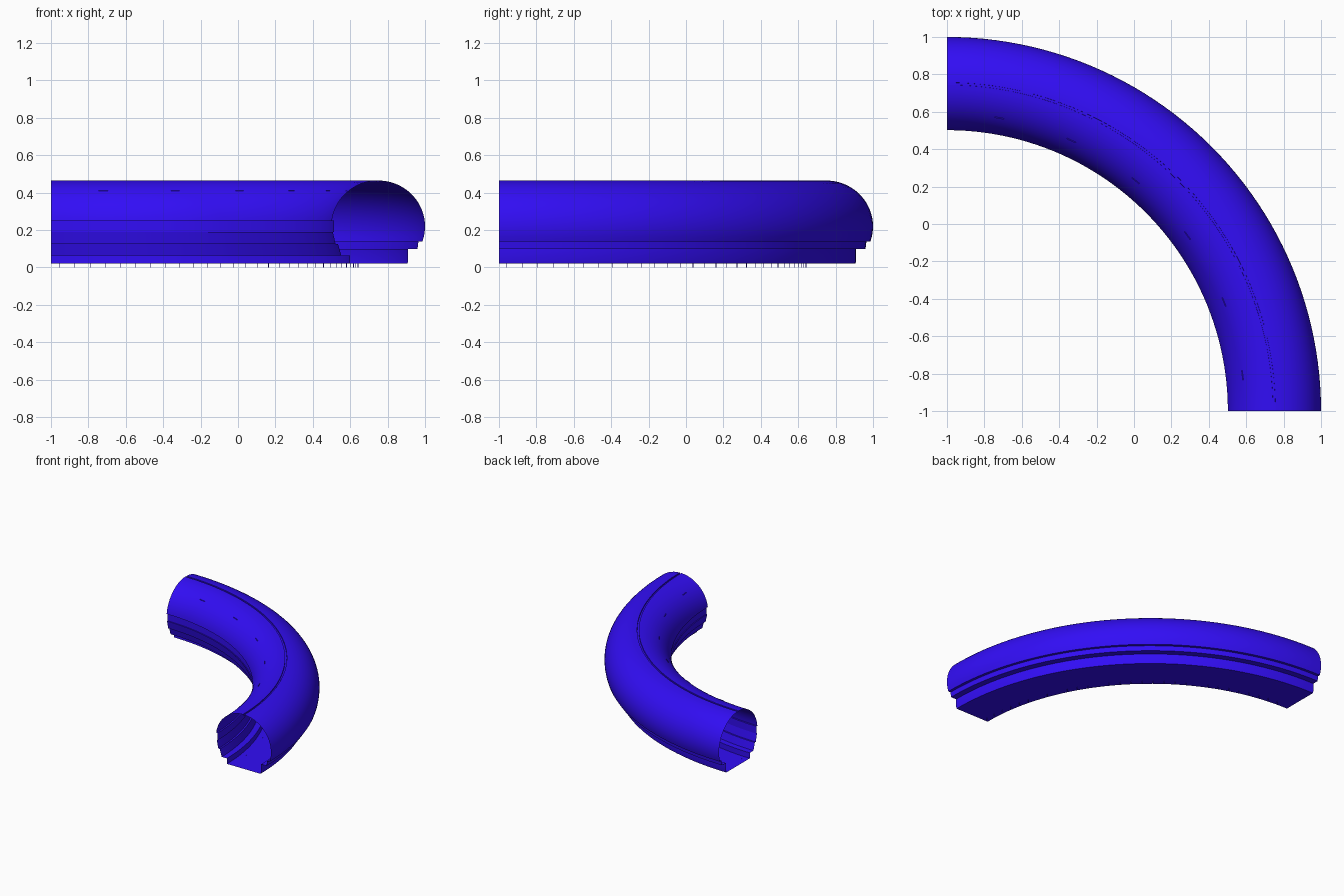
import bpy, bmesh
from math import sin, cos, pi, radians

if "Cube" in bpy.data.objects:
    bpy.data.objects.remove(bpy.data.objects["Cube"])

blue = bpy.data.materials.new("blue")
blue.diffuse_color = (0.032, 0.004, 0.92, 1)
blue.use_nodes = True
blue.node_tree.nodes["Principled BSDF"].inputs["Base Color"].default_value = blue.diffuse_color
SEGS = 48                      # steps along the quarter turn
CX = CY = -1.0                 # centre of the bend


def finish(bm, name):
    me = bpy.data.meshes.new(name)
    bm.to_mesh(me)
    bm.free()
    me.materials.append(blue)
    ob = bpy.data.objects.new(name, me)
    bpy.context.collection.objects.link(ob)
    bpy.context.view_layer.objects.active = ob
    ob.select_set(True)
    bpy.ops.object.shade_smooth_by_angle(angle=radians(25))
    ob.select_set(False)
    return ob


def place(x, z, a):
    r = x - CX
    return (CX + r * cos(a), CY + r * sin(a), z)


def sweep(name, profile):
    """Sweep an open (x, z) section, as seen at the front end, round the bend."""
    bm = bmesh.new()
    rings = [[bm.verts.new(place(x, z, pi / 2 * i / SEGS)) for x, z in profile]
             for i in range(SEGS + 1)]
    for a, b in zip(rings, rings[1:]):
        for j in range(len(profile) - 1):
            bm.faces.new((a[j], a[j + 1], b[j + 1], b[j]))
    return finish(bm, name)


def arc(a0, a1, n=18):
    return [(0.75 + 0.25 * cos(radians(a0 + (a1 - a0) * i / n)),
             0.22 + 0.245 * sin(radians(a0 + (a1 - a0) * i / n))) for i in range(n + 1)]


def blocks(name, count, start, step, x, z, sx, sz, half_angle):
    """Small blocks repeated round the bend, start and step in degrees."""
    bm = bmesh.new()
    for i in range(count):
        mid = radians(start + step * i)
        v = [bm.verts.new(place(x + dx * sx, z + dz * sz, mid + da * half_angle))
             for da in (-1, 1) for dx, dz in ((-1, -1), (1, -1), (1, 1), (-1, 1))]
        for f in ((0, 1, 2, 3), (7, 6, 5, 4), (0, 4, 5, 1), (1, 5, 6, 2),
                  (2, 6, 7, 3), (3, 7, 4, 0)):
            bm.faces.new([v[k] for k in f])
    bmesh.ops.recalc_face_normals(bm, faces=bm.faces)
    return finish(bm, name)


# outer rounded cover with its turned-in lower lip
sweep("outer_cover", [(0.965, 0.14)] + arc(-19, 88.5))
# shallow seam along the crown
sweep("crown_seam", [(0.757, 0.465), (0.756, 0.457), (0.744, 0.457), (0.743, 0.465)])
# inner rounded cover down to the side groove
sweep("inner_cover", arc(91.5, 173))
# side groove and stepped inner lower wall
sweep("inner_lower_wall", [(0.502, 0.25), (0.514, 0.25), (0.514, 0.19), (0.507, 0.19),
                           (0.522, 0.125), (0.535, 0.125), (0.552, 0.065),
                           (0.60, 0.065), (0.60, 0.02)])
# flat floor and stepped outer skirt
sweep("base_floor", [(0.60, 0.02), (0.905, 0.02)])
sweep("outer_skirt", [(0.905, 0.02), (0.91, 0.035), (0.91, 0.10), (0.96, 0.10),
                      (0.965, 0.14)])
# tiny feet under the floor
blocks("floor_feet", 31, 1.45, 2.9, 0.643, 0.0105, 0.0015, 0.0105, 0.0006)
# small flush clips showing on the inner cover
blocks("cover_clips", 6, 6.9, 14.6, 0.592, 0.411, 0.002, 0.0015, 0.016)
